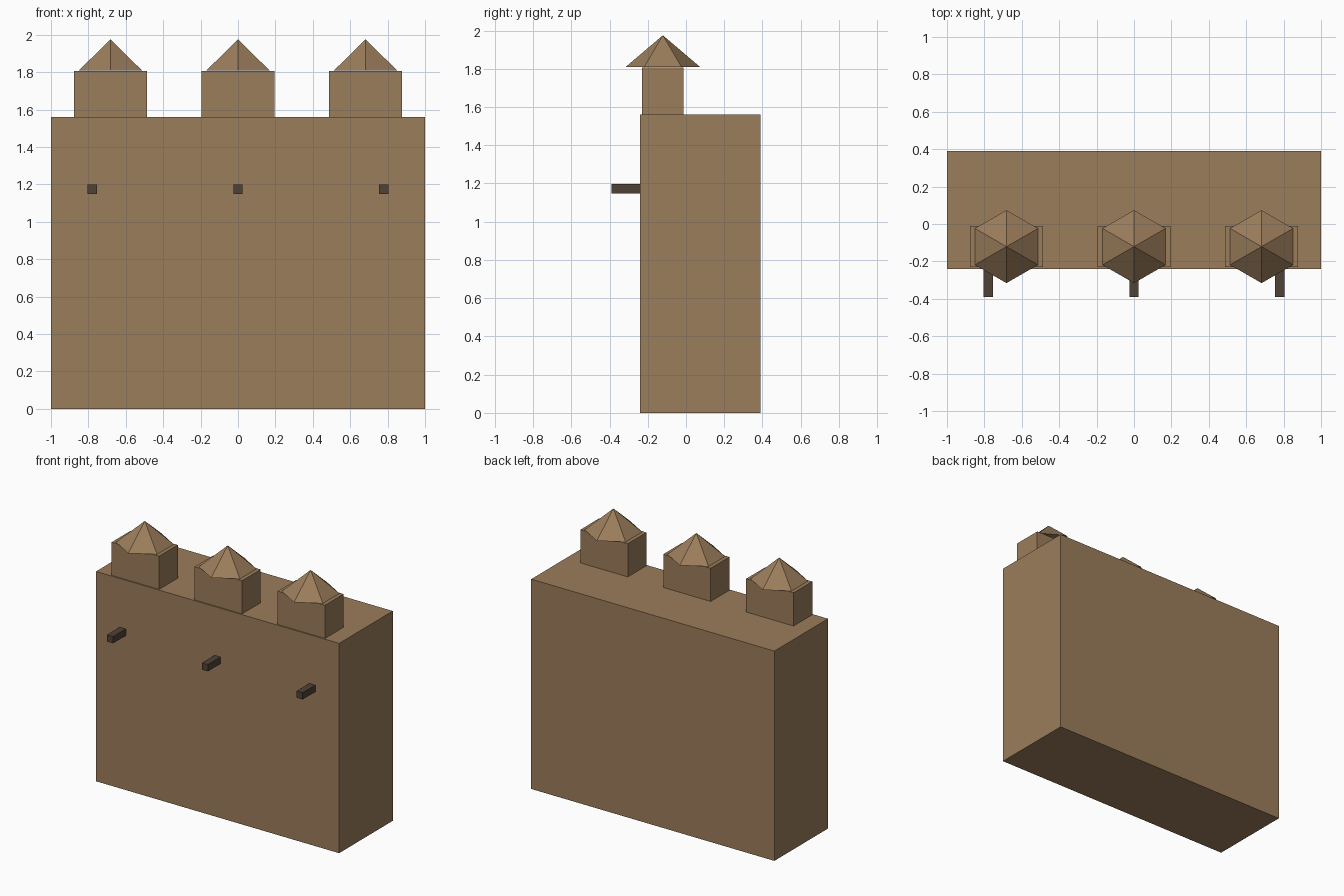
import bpy, bmesh, math
from mathutils import Matrix

if "Cube" in bpy.data.objects:
    bpy.data.objects.remove(bpy.data.objects["Cube"])


def material(name, rgb):
    m = bpy.data.materials.new(name)
    m.diffuse_color = (*rgb, 1.0)
    m.use_nodes = True
    m.node_tree.nodes["Principled BSDF"].inputs["Base Color"].default_value = m.diffuse_color
    return m


mud = material("mud_brick", (0.33, 0.205, 0.105))
wood = material("dark_wood", (0.08, 0.054, 0.036))


def finish(name, bm, mat):
    mesh = bpy.data.meshes.new(name)
    bm.to_mesh(mesh)
    bm.free()
    mesh.materials.append(mat)
    obj = bpy.data.objects.new(name, mesh)
    bpy.context.collection.objects.link(obj)


def box(name, x, y, z, mat):
    """Box from (min, max) ranges on each axis."""
    bm = bmesh.new()
    size = [r[1] - r[0] for r in (x, y, z)]
    mid = [(r[0] + r[1]) / 2 for r in (x, y, z)]
    bmesh.ops.create_cube(bm, size=1, matrix=Matrix.Translation(mid) @ Matrix.Diagonal((*size, 1)))
    finish(name, bm, mat)


def hex_roof(name, x, y, z0, z1, radius, mat):
    """Six-sided pyramid with corners pointing front and back."""
    bm = bmesh.new()
    place = Matrix.Translation((x, y, (z0 + z1) / 2)) @ Matrix.Rotation(math.pi / 2, 4, 'Z')
    # first corner of the cone is aligned to an axis; make sure it ends up on y
    ring = [bm.verts.new((radius * math.cos(math.pi / 2 + i * math.pi / 3) + x,
                          radius * math.sin(math.pi / 2 + i * math.pi / 3) + y, z0)) for i in range(6)]
    tip = bm.verts.new((x, y, z1))
    for i in range(6):
        bm.faces.new((ring[i], ring[(i + 1) % 6], tip))
    bm.faces.new(ring[::-1])
    finish(name, bm, mat)


# Main wall block
box("wall_block", (-1, 1), (-0.24, 0.39), (0, 1.56), mud)

# Three turrets with pointed roofs
for side, x in (("left", -0.682), ("middle", 0), ("right", 0.682)):
    box(side + "_turret", (x - 0.195, x + 0.195), (-0.231, -0.012), (1.55, 1.807), mud)
    hex_roof(side + "_turret_roof", x, -0.121, 1.809, 1.975, 0.195, mud)

# Three projecting beams on the front
for side, x in (("left", -0.78), ("middle", 0), ("right", 0.78)):
    box(side + "_beam", (x - 0.025, x + 0.025), (-0.39, -0.23), (1.148, 1.198), wood)
